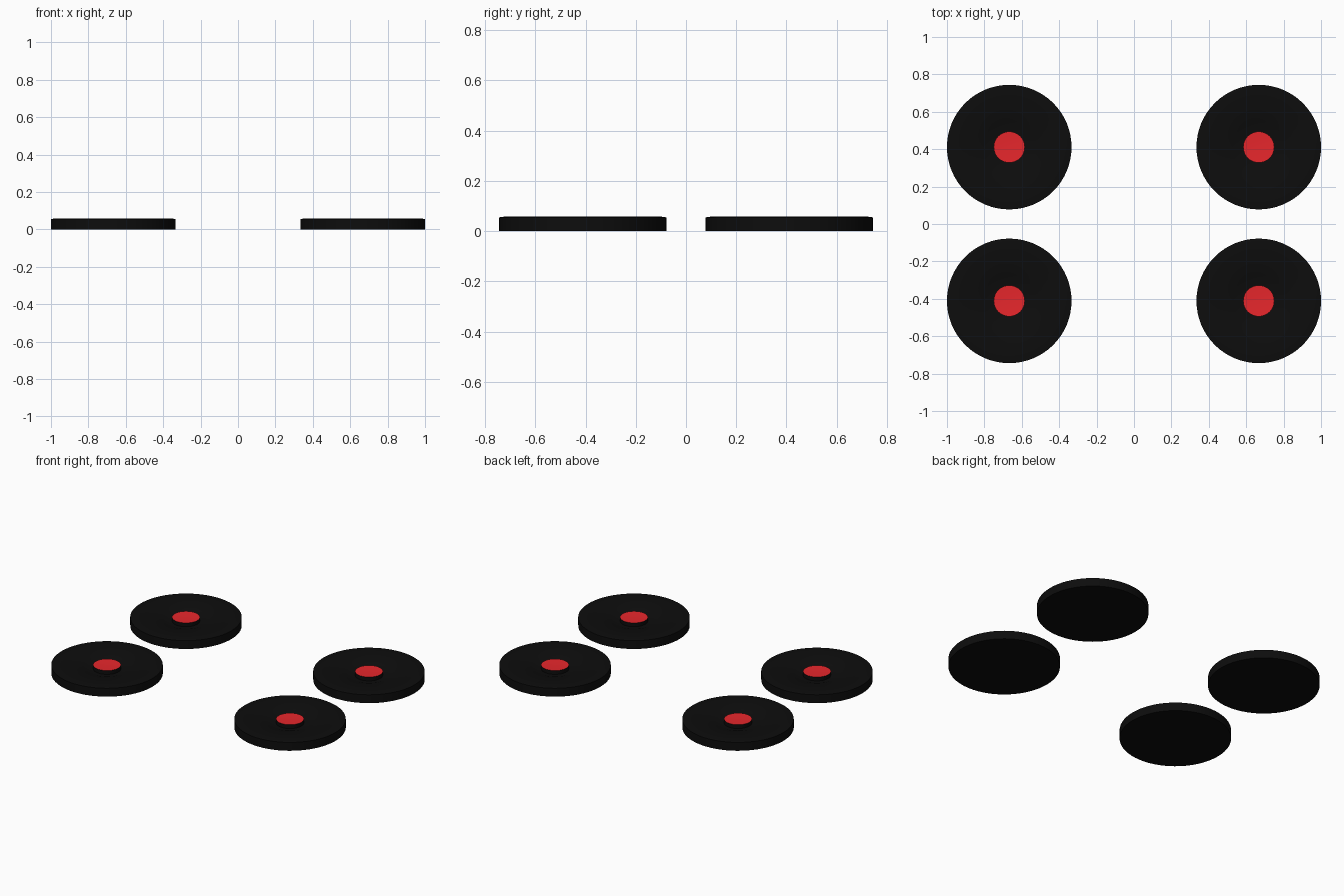
import bpy, bmesh, math

if "Cube" in bpy.data.objects:
    bpy.data.objects.remove(bpy.data.objects["Cube"])

SEG = 64


def material(name, rgb):
    m = bpy.data.materials.new(name)
    m.diffuse_color = (*rgb, 1)
    m.use_nodes = True
    m.node_tree.nodes["Principled BSDF"].inputs["Base Color"].default_value = m.diffuse_color
    return m


def lathe(name, profile, x, y, mat):
    """Spin an (r, z) profile around a vertical axis at x, y."""
    bm = bmesh.new()
    verts = [bm.verts.new((r, 0, z)) for r, z in profile]
    edges = [bm.edges.new(p) for p in zip(verts, verts[1:])]
    bmesh.ops.spin(bm, geom=verts + edges, cent=(0, 0, 0), axis=(0, 0, 1),
                   angle=math.tau, steps=SEG)
    bmesh.ops.remove_doubles(bm, verts=bm.verts, dist=1e-5)
    bmesh.ops.recalc_face_normals(bm, faces=bm.faces)
    me = bpy.data.meshes.new(name)
    bm.to_mesh(me)
    bm.free()
    me.materials.append(mat)
    ob = bpy.data.objects.new(name, me)
    ob.location = (x, y, 0)
    bpy.context.collection.objects.link(ob)
    bpy.context.view_layer.objects.active = ob
    ob.select_set(True)
    bpy.ops.object.shade_smooth_by_angle(angle=math.radians(30))
    ob.select_set(False)


black = material("black_rubber", (0.004, 0.004, 0.004))
red = material("red_cap", (0.8, 0.02, 0.025))

# dished disc: flat base, upright wall, softened rim, shallow fall to a centre well
disc = [(0, 0), (0.333, 0), (0.333, 0.055), (0.302, 0.059), (0.27, 0.058),
        (0.20, 0.052), (0.14, 0.042), (0.105, 0.03), (0, 0.03)]
# raised centre button with a slightly hollow top
button_side = [(0.083, 0.03), (0.083, 0.055)]
button_top = [(0.083, 0.055), (0.05, 0.0535), (0, 0.053)]

for sx in (-1, 1):
    for sy in (-1, 1):
        x, y = sx * 0.667, sy * 0.411
        lathe("disc", disc, x, y, black)
        lathe("button_side", button_side, x, y, black)
        lathe("button_top", button_top, x, y, red)
